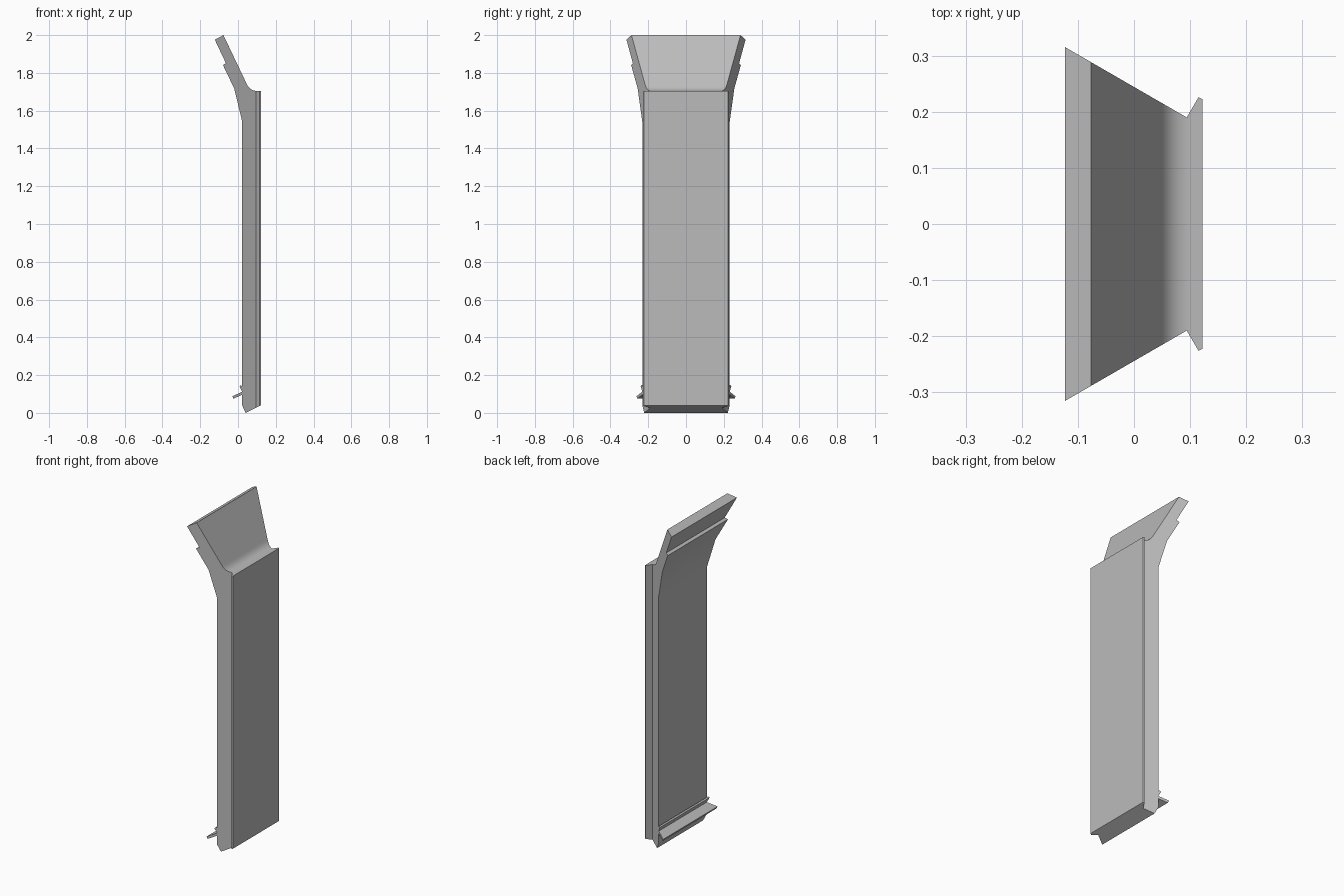
import bpy
import bmesh
import math
from mathutils import Vector

cube = bpy.data.objects.get("Cube")
if cube:
    bpy.data.objects.remove(cube, do_unlink=True)

grey = bpy.data.materials.new("plain grey")
grey.use_nodes = True
colour = (0.5, 0.5, 0.5, 1)
grey.diffuse_color = colour
grey.node_tree.nodes["Principled BSDF"].inputs["Base Color"].default_value = colour

GROOVE, LIP, FACE = 0.094, 0.115, 0.122


def half_width(x):
    """Mitred ends: narrowing to the groove, then flaring to the front lip."""
    if x <= GROOVE:
        return 0.19 + (GROOVE - x) * math.tan(math.radians(30))
    if x <= LIP:
        return 0.19 + (x - GROOVE) * math.tan(math.radians(60))
    return 0.226 - (x - LIP) * 0.5


def mitred_bar(name, profile):
    """Sweep an x-z profile along y and shape both ends to the mitre."""
    bm = bmesh.new()
    face = bm.faces.new([bm.verts.new((x, -1, z)) for x, z in profile])
    swept = bmesh.ops.extrude_face_region(bm, geom=[face])
    for v in swept["geom"]:
        if isinstance(v, bmesh.types.BMVert):
            v.co.y = 1
    for x in (GROOVE, LIP):
        bmesh.ops.bisect_plane(bm, geom=bm.verts[:] + bm.edges[:] + bm.faces[:],
                               dist=0.00001, plane_co=Vector((x, 0, 0)),
                               plane_no=Vector((1, 0, 0)))
    for v in bm.verts:
        v.co.y = math.copysign(half_width(v.co.x), v.co.y)
    bmesh.ops.recalc_face_normals(bm, faces=bm.faces[:])
    mesh = bpy.data.meshes.new(name)
    bm.to_mesh(mesh)
    bm.free()
    obj = bpy.data.objects.new(name, mesh)
    bpy.context.collection.objects.link(obj)
    mesh.materials.append(grey)
    bpy.ops.object.select_all(action="DESELECT")
    obj.select_set(True)
    bpy.context.view_layer.objects.active = obj
    bpy.ops.object.shade_smooth_by_angle(angle=math.radians(20))
    return obj


# Rounded bend between the sloping top flange and the front ledge
start, corner, end = Vector((0.046, 1.742)), Vector((0.062, 1.706)), Vector((0.1, 1.704))
bend = []
for i in range(9):
    t = i / 8
    p = start * (1 - t) ** 2 + corner * 2 * t * (1 - t) + end * t ** 2
    bend.append((p.x, p.y))

# Main panel with leaning top flange, stepped back and slanted foot
mitred_bar("panel", [(-0.123, 1.976), (-0.077, 2.0)] + bend + [
    (FACE, 1.703), (FACE, 0.04), (0.04, 0), (0.022, 0.04),
    (0.022, 1.543), (-0.02, 1.717), (-0.08, 1.842), (-0.064, 1.851)])

# Lower back hook: long flange and short catch above it
mitred_bar("hook_flange", [(-0.03, 0.088), (-0.024, 0.075), (0.024, 0.097), (0.024, 0.113)])
mitred_bar("hook_catch", [(0.024, 0.108), (0.008, 0.141), (0.016, 0.147), (0.024, 0.138)])
